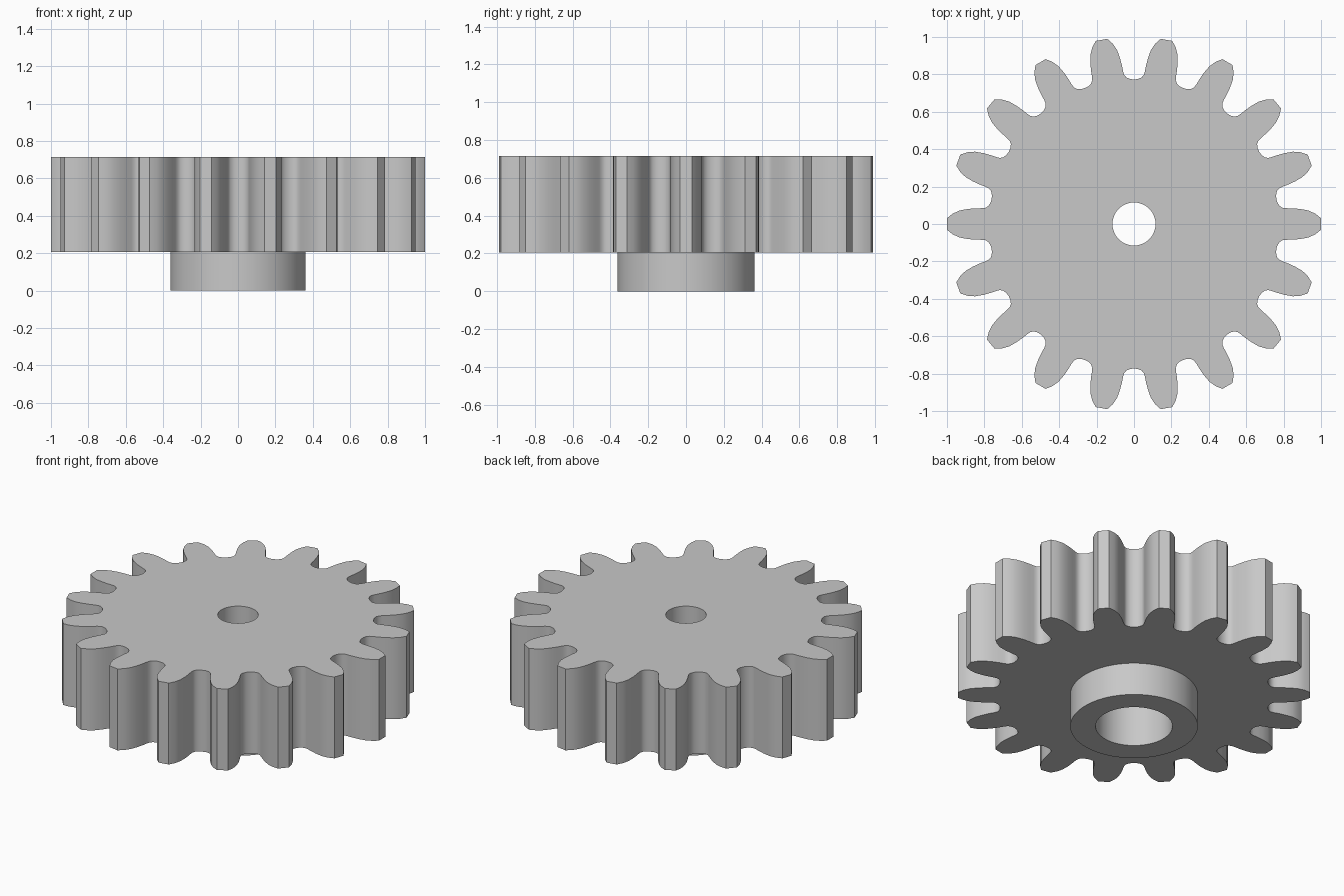
import bpy
import bmesh
from math import sin, cos, radians

cube = bpy.data.objects.get("Cube")
if cube:
    bpy.data.objects.remove(cube, do_unlink=True)

TEETH = 18
PITCH = 360 / TEETH

# Half a tooth: (degrees from tooth centre, radius), tip to root
HALF_TOOTH = [(1.8, 1.0), (3.3, 0.97), (4.45, 0.934), (5.2, 0.89), (5.65, 0.85),
              (5.9, 0.82), (6.2, 0.80), (7.0, 0.785), (8.5, 0.775)]
TOOTH = [(-a, r) for a, r in reversed(HALF_TOOTH)] + HALF_TOOTH + [(PITCH / 2, 0.773)]

# Whole toothed outline
outline = [(radians(i * PITCH + a), r) for i in range(TEETH) for a, r in TOOTH]


def loop(bm, z, radius=None):
    """Closed ring of vertices; the toothed outline when no radius is given."""
    return [bm.verts.new(((radius or r) * cos(a), (radius or r) * sin(a), z))
            for a, r in outline]


# Toothed wheel, stepped hub and counterbored shaft hole as one solid
TOP, WHEEL_BASE, BORE_TOP = 0.715, 0.205, 0.45
HUB_R, BORE_R, SHAFT_R = 0.362, 0.218, 0.115

bm = bmesh.new()
loops = [
    loop(bm, TOP),
    loop(bm, WHEEL_BASE),
    loop(bm, WHEEL_BASE, HUB_R),
    loop(bm, 0, HUB_R),
    loop(bm, 0, BORE_R),
    loop(bm, BORE_TOP, BORE_R),
    loop(bm, BORE_TOP, SHAFT_R),
    loop(bm, TOP, SHAFT_R),
]
n = len(outline)
for k, a in enumerate(loops):
    b = loops[(k + 1) % len(loops)]
    for i in range(n):
        j = (i + 1) % n
        bm.faces.new((a[i], b[i], b[j], a[j]))
bmesh.ops.recalc_face_normals(bm, faces=bm.faces)

mesh = bpy.data.meshes.new("gear_with_hub")
bm.to_mesh(mesh)
bm.free()
gear = bpy.data.objects.new("gear_with_hub", mesh)
bpy.context.collection.objects.link(gear)

# Plain grey material
grey = bpy.data.materials.new("light grey")
grey.use_nodes = True
colour = (0.58, 0.58, 0.58, 1)
grey.diffuse_color = colour
grey.node_tree.nodes["Principled BSDF"].inputs["Base Color"].default_value = colour
mesh.materials.append(grey)

# Smooth flanks and bores with crisp rims
bpy.ops.object.select_all(action="DESELECT")
gear.select_set(True)
bpy.context.view_layer.objects.active = gear
bpy.ops.object.shade_smooth_by_angle(angle=radians(35))
